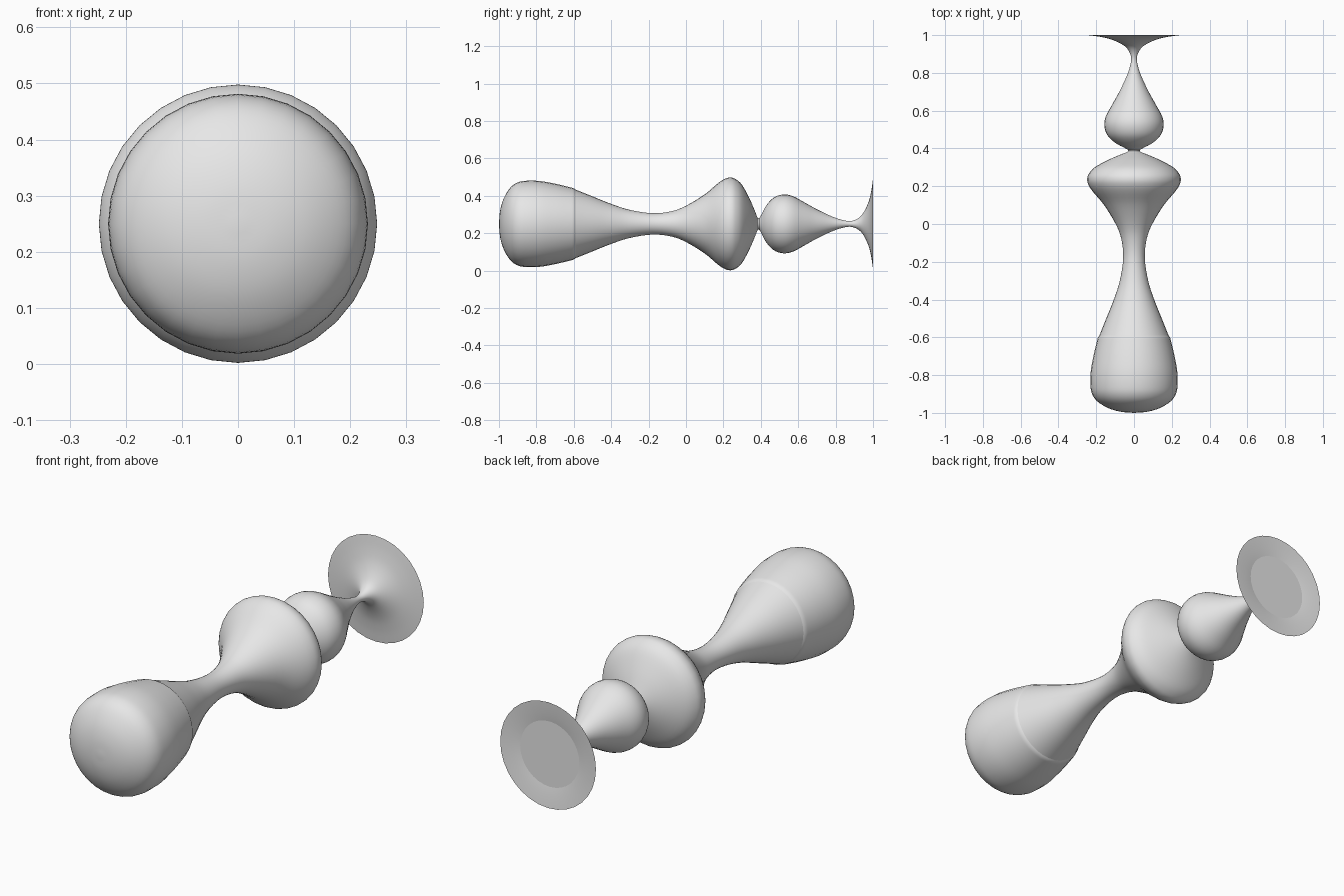
import bpy, bmesh, math
from mathutils import Vector

if "Cube" in bpy.data.objects:
    bpy.data.objects.remove(bpy.data.objects["Cube"])

SIDES, AXIS_Z = 32, 0.25

grey = bpy.data.materials.new("light grey")
grey.diffuse_color = (0.8, 0.8, 0.8, 1)
grey.use_nodes = True
grey.node_tree.nodes["Principled BSDF"].inputs["Base Color"].default_value = grey.diffuse_color


def smooth_profile(pts, steps=4):
    """Catmull-Rom curve through (y, radius) points."""
    p = [Vector(q) for q in pts]
    p = [2 * p[0] - p[1]] + p + [2 * p[-1] - p[-2]]
    out = []
    for a, b, c, d in zip(p, p[1:], p[2:], p[3:]):
        for i in range(steps):
            t = i / steps
            out.append(0.5 * (2 * b + (c - a) * t + (2 * a - 5 * b + 4 * c - d) * t**2
                              + (3 * b - a - 3 * c + d) * t**3))
    return out + [p[-2]]


def lathe(name, profile):
    """Turn a (y, radius) profile around the long axis."""
    bm = bmesh.new()
    rings = []
    for y, r in profile:
        if r < 1e-4:
            rings.append([bm.verts.new((0, y, AXIS_Z))] * SIDES)
        else:
            rings.append([bm.verts.new((r * math.sin(a), y, AXIS_Z + r * math.cos(a)))
                          for a in (2 * math.pi * k / SIDES for k in range(SIDES))])
    for lo, hi in zip(rings, rings[1:]):
        for k in range(SIDES):
            n = (k + 1) % SIDES
            quad = list(dict.fromkeys((lo[k], lo[n], hi[n], hi[k])))
            bm.faces.new(quad)
    bm.normal_update()
    mesh = bpy.data.meshes.new(name)
    bm.to_mesh(mesh)
    bm.free()
    mesh.materials.append(grey)
    obj = bpy.data.objects.new(name, mesh)
    bpy.context.collection.objects.link(obj)
    bpy.context.view_layer.objects.active = obj
    obj.select_set(True)
    bpy.ops.object.shade_smooth_by_angle(angle=math.radians(40))
    obj.select_set(False)


# Rounded front grip, ending in a small lip
lathe("end_grip", smooth_profile([
    (-1, 0), (-0.994, 0.07), (-0.975, 0.135), (-0.94, 0.193), (-0.9, 0.222),
    (-0.85, 0.231), (-0.78, 0.229), (-0.7, 0.215), (-0.62, 0.196),
    (-0.6, 0.190), (-0.59, 0.183)]))

# Waisted shaft swelling into the large bulb, down to the thin neck
lathe("shaft_and_bulb", smooth_profile([
    (-0.59, 0.183), (-0.5, 0.147), (-0.4, 0.107), (-0.3, 0.075), (-0.18, 0.057),
    (-0.08, 0.067), (0.0, 0.097), (0.1, 0.158), (0.17, 0.217), (0.205, 0.24),
    (0.235, 0.248), (0.265, 0.24), (0.3, 0.208), (0.34, 0.135), (0.37, 0.065),
    (0.383, 0.033), (0.393, 0.032)]))

# Teardrop bead, thin stem and flared foot
lathe("teardrop_and_foot", smooth_profile([
    (0.393, 0.032), (0.403, 0.05), (0.43, 0.1), (0.47, 0.141), (0.52, 0.157),
    (0.57, 0.149), (0.63, 0.117), (0.7, 0.078), (0.79, 0.036), (0.86, 0.016),
    (0.9, 0.02), (0.935, 0.042), (0.96, 0.08), (0.98, 0.13), (0.992, 0.185),
    (1.0, 0.243)]))

# Slightly dished underside of the foot
lathe("foot_base", [(1.0, 0.243), (0.995, 0.19), (0.988, 0.15)])
lathe("foot_cap", [(0.988, 0.15), (0.988, 0)])
